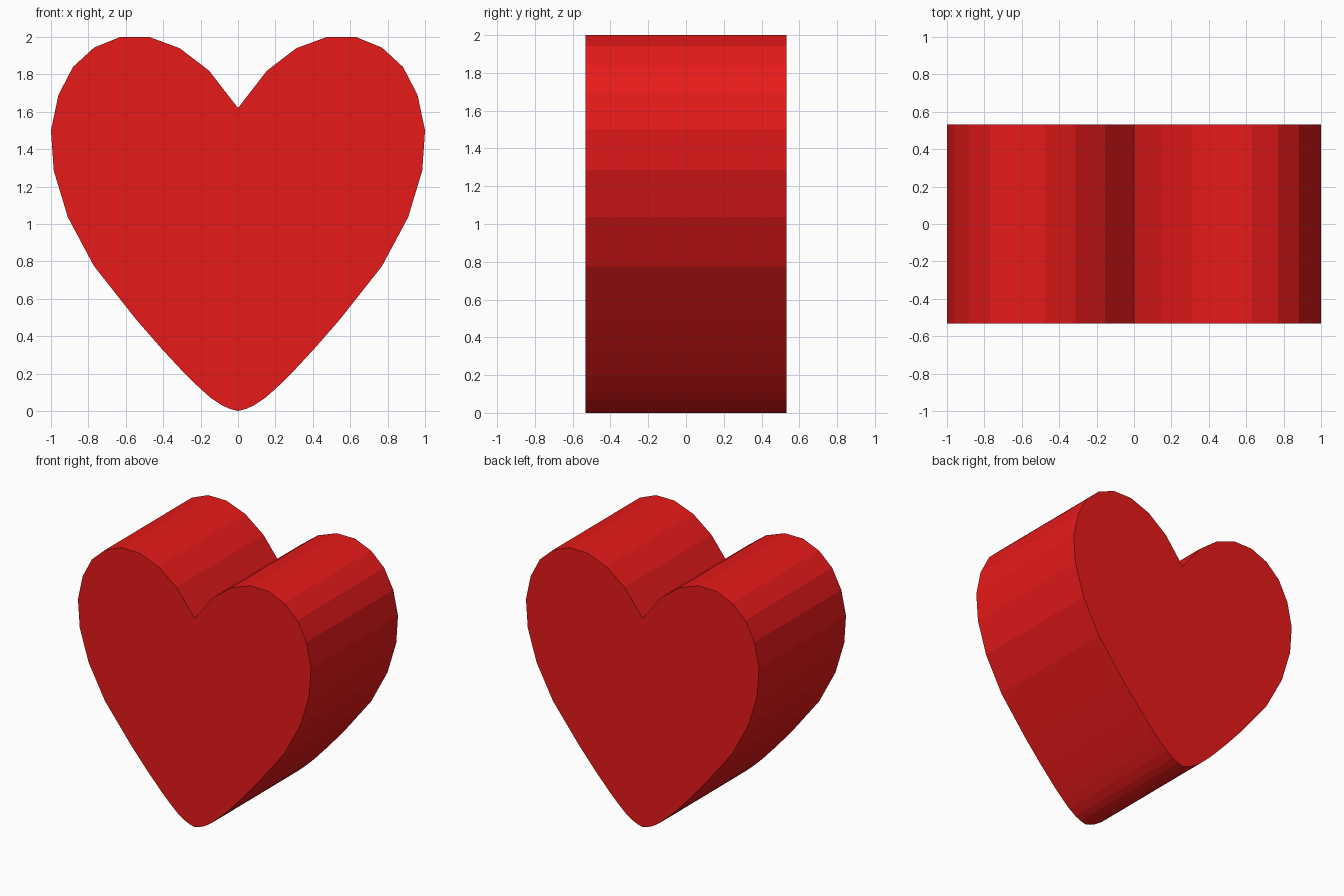
import bpy
import bmesh

if "Cube" in bpy.data.objects:
    bpy.data.objects.remove(bpy.data.objects["Cube"])

HALF_DEPTH = 0.533

# Right half of the heart outline (x, z), from the top notch down to the tip
half = [(0, 1.62), (0.155, 1.82), (0.312, 1.94), (0.475, 2.0), (0.63, 2.0),
        (0.77, 1.943), (0.882, 1.84), (0.96, 1.69), (1.0, 1.5), (0.985, 1.285),
        (0.91, 1.037), (0.77, 0.775), (0.545, 0.49), (0.41, 0.335),
        (0.28, 0.195), (0.2, 0.118), (0.145, 0.07), (0.09, 0.033),
        (0.045, 0.012), (0, 0.0)]

# Mirror the half to close the outline
outline = half + [(-x, z) for x, z in reversed(half[1:-1])]

# Extrude the outline from front to back
bm = bmesh.new()
front = bm.faces.new([bm.verts.new((x, -HALF_DEPTH, z)) for x, z in outline])
result = bmesh.ops.extrude_face_region(bm, geom=[front], use_keep_orig=True)
back = [g for g in result["geom"] if isinstance(g, bmesh.types.BMVert)]
bmesh.ops.translate(bm, verts=back, vec=(0, 2 * HALF_DEPTH, 0))
bmesh.ops.recalc_face_normals(bm, faces=bm.faces)

mesh = bpy.data.meshes.new("heart")
bm.to_mesh(mesh)
bm.free()
heart = bpy.data.objects.new("heart", mesh)
bpy.context.collection.objects.link(heart)

# Red material
red = bpy.data.materials.new("red")
red.diffuse_color = (0.8, 0.01, 0.01, 1)
red.use_nodes = True
red.node_tree.nodes["Principled BSDF"].inputs["Base Color"].default_value = red.diffuse_color
mesh.materials.append(red)
